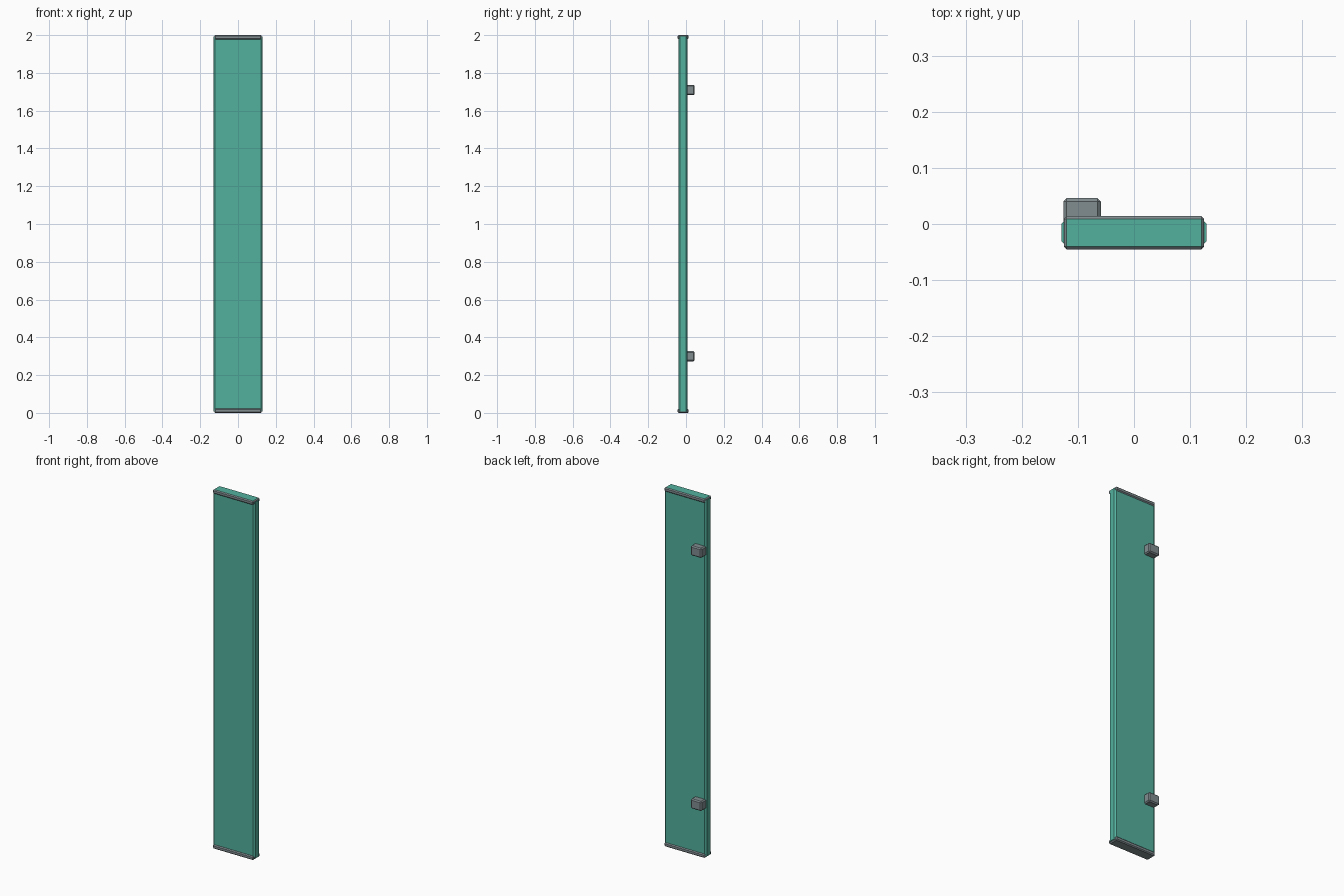
import bpy
import bmesh

cube = bpy.data.objects.get("Cube")
if cube:
    bpy.data.objects.remove(cube, do_unlink=True)


def make_material(name, rgb):
    mat = bpy.data.materials.new(name)
    mat.use_nodes = True
    mat.diffuse_color = (*rgb, 1)
    mat.node_tree.nodes["Principled BSDF"].inputs["Base Color"].default_value = (*rgb, 1)
    return mat


teal = make_material("teal", (0.087, 0.44, 0.34))
grey = make_material("grey", (0.22, 0.265, 0.28))


def chamfered_box(name, low, high, chamfer, materials, vertical_only=False):
    """Box between two corners with single-segment chamfers."""
    bm = bmesh.new()
    bmesh.ops.create_cube(bm, size=1)
    for v in bm.verts:
        for i in range(3):
            v.co[i] = high[i] if v.co[i] > 0 else low[i]
    edges = [e for e in bm.edges
             if not vertical_only or abs(e.verts[0].co.z - e.verts[1].co.z) > 0.01]
    bmesh.ops.bevel(bm, geom=edges, offset=chamfer, segments=1,
                    affect='EDGES', profile=0.5)
    bmesh.ops.recalc_face_normals(bm, faces=bm.faces)
    mesh = bpy.data.meshes.new(name)
    bm.to_mesh(mesh)
    bm.free()
    for mat in materials:
        mesh.materials.append(mat)
    obj = bpy.data.objects.new(name, mesh)
    bpy.context.collection.objects.link(obj)
    return obj


# Long panel, its ends tucked into the caps
chamfered_box("panel", (-0.129, -0.039, 0.008), (0.129, 0.009, 1.992),
              0.008, [teal], vertical_only=True)

# End caps
cap_height = 0.022
for name, z in (("bottom_cap", 0), ("top_cap", 2 - cap_height)):
    cap = chamfered_box(name, (-0.125, -0.045, z), (0.125, 0.014, z + cap_height),
                        0.005, [grey, teal])
    # The panel colour shows on the flat top end
    for face in cap.data.polygons:
        if name == "top_cap" and face.normal.z > 0.9:
            face.material_index = 1

# Blocks on the back, along the right edge
for name, z in (("lower_bracket", 0.3), ("upper_bracket", 1.71)):
    chamfered_box(name, (-0.126, -0.004, z - 0.027), (-0.059, 0.046, z + 0.027),
                  0.006, [grey])
